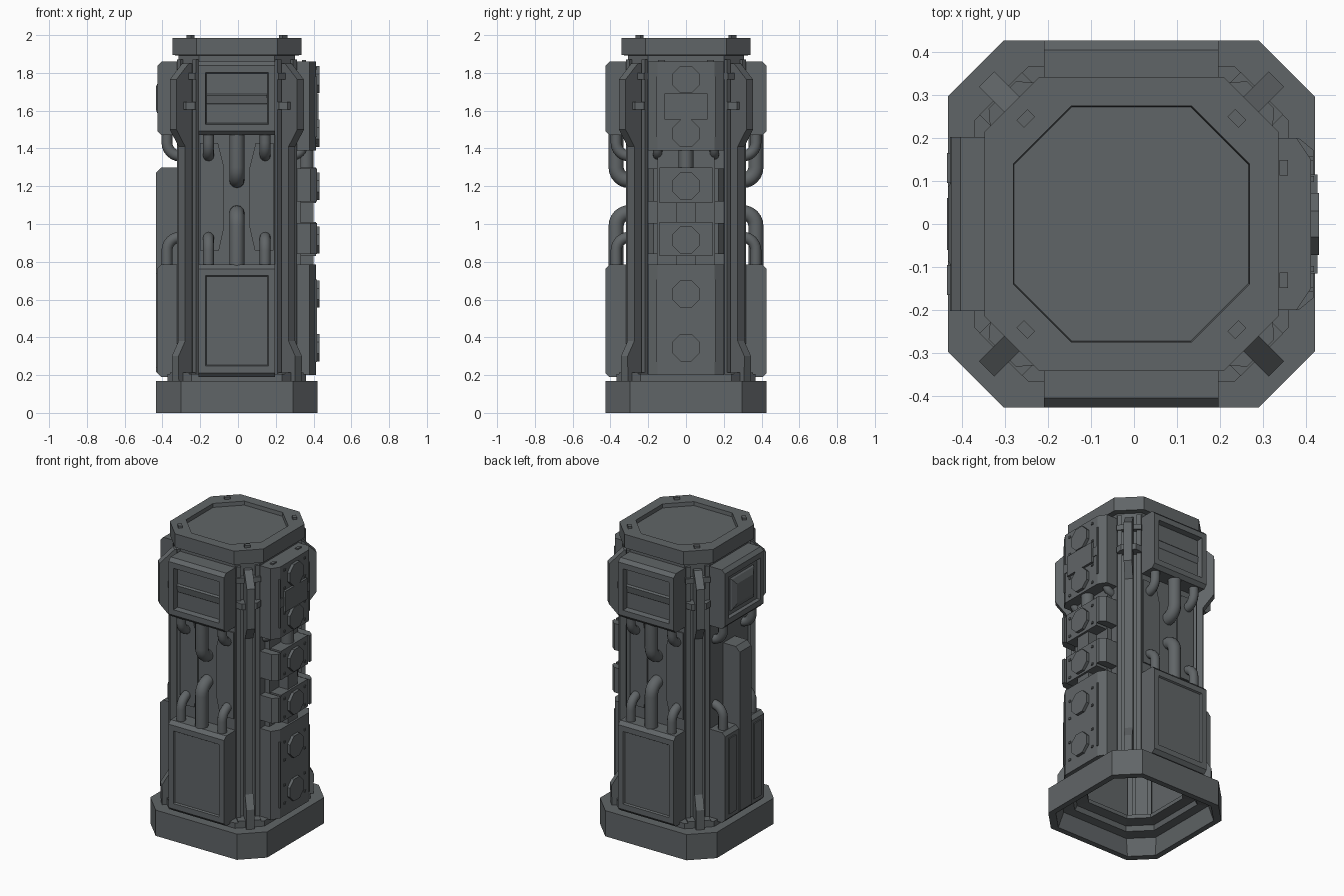
import bpy, bmesh, math
from mathutils import Matrix

if "Cube" in bpy.data.objects:
    bpy.data.objects.remove(bpy.data.objects["Cube"])

grey = bpy.data.materials.new("gunmetal grey")
grey.diffuse_color = (0.118, 0.13, 0.136, 1)
grey.use_nodes = True
grey.node_tree.nodes["Principled BSDF"].inputs["Base Color"].default_value = grey.diffuse_color


def finish(name, bm, ang=0.0, smooth=False):
    """Local frame faces -y; ang (degrees) turns the part about z."""
    bmesh.ops.recalc_face_normals(bm, faces=bm.faces)
    bmesh.ops.rotate(bm, verts=bm.verts, cent=(0, 0, 0),
                     matrix=Matrix.Rotation(math.radians(ang), 3, 'Z'))
    bmesh.ops.translate(bm, verts=bm.verts, vec=(-0.006, 0, 0))
    me = bpy.data.meshes.new(name)
    for f in bm.faces:
        f.smooth = smooth and len(f.verts) == 4
    bm.to_mesh(me)
    bm.free()
    me.materials.append(grey)
    ob = bpy.data.objects.new(name, me)
    bpy.context.collection.objects.link(ob)
    return ob


def skin(bm, rings):
    """Join rings of points into a closed, capped solid."""
    vs = [[bm.verts.new(p) for p in r] for r in rings]
    n = len(vs[0])
    for a, b in zip(vs, vs[1:]):
        for i in range(n):
            bm.faces.new((a[i], a[(i + 1) % n], b[(i + 1) % n], b[i]))
    bm.faces.new(vs[0][::-1])
    bm.faces.new(vs[-1])


def octa(h, c, z):
    return [(c, -h, z), (h, -c, z), (h, c, z), (c, h, z),
            (-c, h, z), (-h, c, z), (-h, -c, z), (-c, -h, z)]


def solid(name, rings, ang=0):
    bm = bmesh.new()
    skin(bm, rings)
    return finish(name, bm, ang)


def stack(name, levels):
    return solid(name, [octa(*l) for l in levels])


def slab(name, section, z0, z1, ang):
    """Plan section of (u, out) points extruded upward."""
    return solid(name, [[(u, -d, z) for u, d in section] for z in (z0, z1)], ang)


def box(name, u0, u1, d0, d1, z0, z1, ang=0):
    return slab(name, [(u0, d0), (u0, d1), (u1, d1), (u1, d0)], z0, z1, ang)


def plate(name, pts, d0, d1, ang):
    """Front outline of (u, z) points with thickness outward."""
    return solid(name, [[(u, -d, z) for u, z in pts] for d in (d0, d1)], ang)


def prism(name, pts, u0, u1, ang, insets=()):
    """Side profile of (out, z) points across u, with optional front insets."""
    bm = bmesh.new()
    skin(bm, [[(u, -d, z) for d, z in pts] for u in (u0, u1)])
    bmesh.ops.recalc_face_normals(bm, faces=bm.faces)
    face = max(bm.faces, key=lambda f: -f.normal.y * f.calc_area())
    for t, depth in insets:
        bmesh.ops.inset_individual(bm, faces=[face], thickness=t, depth=depth,
                                   use_even_offset=True)
    return finish(name, bm, ang)


def pipe(name, u, z0, z1, r, ang, R=0.07, sides=12):
    """Vertical pipe that elbows into the core."""
    s = 1 if z1 > z0 else -1
    di, zc = 0.3, z1 - s * R
    path = [(di + R, z0, 0)] + [(di + R * math.cos(t), zc + s * R * math.sin(t), t)
                                for t in (k * math.pi / 12 for k in range(7))]
    rings = []
    for d, z, t in path:
        ring = []
        for k in range(sides):
            a = 2 * math.pi * k / sides
            o = r * math.sin(a)
            ring.append((u + r * math.cos(a), -(d + o * math.cos(t)), z + o * s * math.sin(t)))
        rings.append(ring)
    bm = bmesh.new()
    skin(bm, rings)
    return finish(name, bm, ang, True)


def chamfered(d0, d1, z0, z1, c=0.022):
    return [(d0, z0), (d1 - c, z0), (d1, z0 + c), (d1, z1 - c), (d1 - c, z1), (d0, z1)]


# Hollow base and core in one shell, with a stepped underside
stack("base_and_core", [(0.298, 0.194, 1.88), (0.298, 0.194, 0.18), (0.25, 0.15, 0.18),
                        (0.25, 0.15, 0.155), (0.31, 0.19, 0.145), (0.32, 0.2, 0.115),
                        (0.37, 0.245, 0.105), (0.39, 0.27, 0.0), (0.427, 0.297, 0.0),
                        (0.427, 0.297, 0.17), (0.367, 0.24, 0.17), (0.367, 0.24, 0.205),
                        (0.308, 0.2, 0.205), (0.308, 0.2, 1.9)])
# Cap with recessed lid
stack("cap", [(0.3, 0.19, 1.89), (0.342, 0.215, 1.895), (0.342, 0.215, 1.985),
              (0.275, 0.14, 1.985), (0.273, 0.138, 1.96)])

# Corner fins, rails and clamps
fin = [(0.34, 0.17), (0.46, 0.17), (0.462, 0.3), (0.412, 0.38), (0.412, 1.41),
       (0.477, 1.5), (0.477, 1.765), (0.385, 1.85), (0.34, 1.85)]
for a in (45, 135, 225, 315):
    prism("corner_fin", fin, -0.025, 0.025, a)
    for s in (-1, 1):
        box("corner_rail", s * 0.058 - 0.014, s * 0.058 + 0.014, 0.33, 0.378, 0.2, 1.87, a)
    slab("corner_clamp", [(-0.065, 0.34), (-0.075, 0.39), (-0.045, 0.425), (0.045, 0.425),
                          (0.075, 0.39), (0.065, 0.34)], 1.605, 1.645, a)
    box("upper_clamp", -0.075, 0.075, 0.34, 0.388, 1.765, 1.8, a)
    box("foot_block", -0.07, 0.07, 0.34, 0.43, 0.17, 0.215, a)
    box("cap_bolt", -0.018, 0.018, 0.335, 0.36, 1.98, 2.0, a)

# Front and back: upper screen housing, lower panel, pipes
for side, a in (("front", 0), ("back", 180)):
    prism(side + "_upper_housing", chamfered(0.3, 0.427, 1.47, 1.86), -0.203, 0.203, a,
          [(0.036, 0), (0.006, -0.035)])
    prism(side + "_screen_bar", [(0.38, 1.62), (0.395, 1.64), (0.402, 1.68), (0.38, 1.70)],
          -0.16, 0.16, a)
    prism(side + "_lower_panel", chamfered(0.3, 0.427, 0.19, 0.785), -0.203, 0.203, a,
          [(0.036, 0), (0.006, -0.01)])
    pipe(side + "_main_pipe", 0, 1.5, 1.23, 0.04, a)
    pipe(side + "_main_pipe", 0, 0.75, 1.06, 0.04, a)
    for s in (-1, 1):
        plate(side + "_backing_plate", [(s * u, z) for u, z in (
            (0.195, 0.86), (0.095, 0.86), (0.068, 0.98), (0.068, 1.3), (0.1, 1.43), (0.195, 1.43))],
            0.3, 0.316, a)

# Thin pipes on front, back and left
for a in (0, 180, 270):
    for u in (-0.15, 0.15):
        pipe("side_pipe", u, 1.5, 1.36, 0.029, a)
        pipe("side_pipe", u, 0.75, 0.93, 0.029, a)

# Left side: boss housing, lower panel and narrow tall column
prism("left_upper_housing", chamfered(0.3, 0.42, 1.47, 1.86), -0.203, 0.203, 270,
      [(0.036, 0), (0.006, -0.02)])
solid("left_boss", [[(-h, -d, 1.665 - k), (h, -d, 1.665 - k), (h, -d, 1.665 + k), (-h, -d, 1.665 + k)]
                    for h, k, d in ((0.13, 0.115, 0.39), (0.115, 0.1, 0.41), (0.085, 0.065, 0.427))], 270)
prism("left_lower_panel", chamfered(0.3, 0.422, 0.19, 0.785), -0.203, 0.203, 270)
prism("left_column", chamfered(0.3, 0.429, 0.19, 1.3, 0.03), -0.06, 0.06, 270)
for u in (-0.13, 0.13):
    box("left_strip", u - 0.035, u + 0.035, 0.41, 0.429, 0.24, 0.74, 270)

# Right side: stacked modules with octagonal buttons
R = 90
section = [(-0.2, 0.3), (-0.2, 0.385), (-0.15, 0.418), (0.15, 0.418), (0.2, 0.385), (0.2, 0.3)]
for z0, z1 in ((0.2, 0.785), (1.39, 1.86)):
    slab("right_module", section, z0, z1, R)
    for s in (-1, 1):
        box("module_trim", s * 0.152 - 0.005, s * 0.152 + 0.005, 0.4, 0.424, z0 + 0.07, z1 - 0.08, R)
for z0, z1 in ((0.83, 1.01), (1.11, 1.3)):
    box("right_mid_module", -0.14, 0.14, 0.3, 0.418, z0, z1, R)
    for s in (-1, 1):
        slab("module_bracket", [(s * u, d) for u, d in (
            (0.15, 0.3), (0.15, 0.424), (0.172, 0.424), (0.2, 0.39), (0.2, 0.3))],
            z0 + 0.01, z1 - 0.005, R)
box("right_spine", -0.05, 0.05, 0.3, 0.405, 0.7, 1.3, R)
box("right_back_plate", -0.15, 0.15, 0.3, 0.34, 0.75, 1.45, R)
# Neck pipe between spine and upper module
bm = bmesh.new()
bmesh.ops.create_cone(bm, cap_ends=True, segments=12, radius1=0.04, radius2=0.04, depth=0.16,
                      matrix=Matrix.Translation((0, -0.367, 1.35)))
finish("right_neck_pipe", bm, R, True)
for u in (-0.15, 0.15):
    pipe("right_stub_pipe", u, 1.42, 1.365, 0.025, R, 0.05)
    box("module_top_bolt", u * 0.87 - 0.018, u * 0.87 + 0.018, 0.345, 0.365, 1.85, 1.868, R)
box("right_junction_box", -0.115, 0.115, 0.4, 0.433, 1.553, 1.69, R)
for u in (-0.13, 0.13):
    box("junction_tab", u - 0.02, u + 0.02, 0.4, 0.424, 1.59, 1.65, R)
# Octagonal buttons with corner rivets
for z in (0.345, 0.63, 0.915, 1.2, 1.48, 1.765):
    k = 0.072 * math.tan(math.pi / 8)
    plate("right_button", [(p[0], z + p[1]) for p in octa(0.072, k, 0)], 0.4, 0.437, R)
    for s in (-1, 1):
        for t in (-1, 1):
            box("rivet", s * 0.105 - 0.007, s * 0.105 + 0.007, 0.4, 0.425,
                z + t * 0.06 - 0.007, z + t * 0.06 + 0.007, R)
